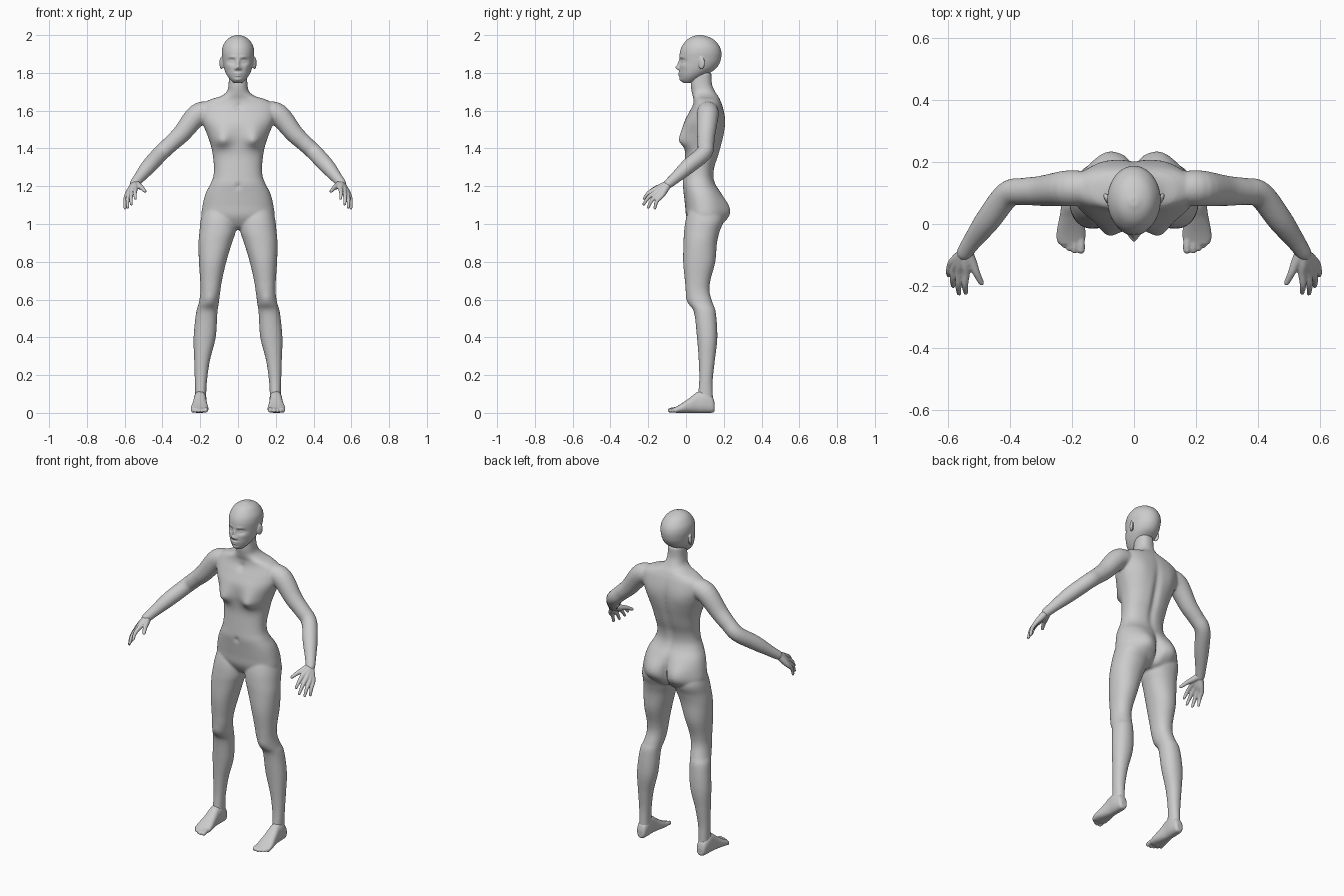
import bpy, bmesh, math
from mathutils import Vector, Matrix


def spline(rows, steps):
    """Catmull-Rom resampling of rows of numbers."""
    out = []
    for i in range(len(rows) - 1):
        p = [rows[max(0, min(len(rows) - 1, i + k))] for k in (-1, 0, 1, 2)]
        for s in range(steps):
            t = s / steps
            out.append([0.5 * (2 * b + (c - a) * t + (2 * a - 5 * b + 4 * c - d) * t * t
                               + (3 * b - a - 3 * c + d) * t ** 3) for a, b, c, d in zip(*p)])
    out.append(list(rows[-1]))
    return out


def skin(bm, rings):
    """Closed tube through rings of points."""
    vs = [[bm.verts.new(p) for p in r] for r in rings]
    n = len(vs[0])
    for a, b in zip(vs, vs[1:]):
        for i in range(n):
            bm.faces.new((a[i], a[(i + 1) % n], b[(i + 1) % n], b[i]))
    bm.faces.new(vs[0][::-1])
    bm.faces.new(vs[-1])


def loft(bm, rows, sides=48, steps=6, power=2.0, bumps=(), along_y=False):
    """rows: (station, u min, u max, v min, v max); bumps: (side, x, z, size x, size z, push)."""
    rings = []
    for t, u0, u1, v0, v1 in spline(rows, steps):
        ring = []
        for k in range(sides):
            a = math.tau * k / sides
            c, s = math.cos(a), math.sin(a)
            u = (u0 + u1) / 2 + (u1 - u0) / 2 * math.copysign(abs(c) ** (2 / power), c)
            v = (v0 + v1) / 2 + (v1 - v0) / 2 * math.copysign(abs(s) ** (2 / power), s)
            for side, bx, bz, sx, sz, push in bumps:
                if side * s > 0:
                    v += push * min(1, 2 * abs(s)) * math.exp(-((abs(u) - bx) / sx) ** 2 - ((t - bz) / sz) ** 2)
            ring.append((u, t, v) if along_y else (u, v, t))
        rings.append(ring)
    skin(bm, rings)


def tube(bm, pts, sides=16, steps=5):
    """Round-ended limb through (x, y, z, radius)."""
    rows = spline(pts, steps)
    path = [(Vector(r[:3]), r[3]) for r in rows]
    (p0, r0), (p1, r1) = path[0], path[-1]
    d0, d1 = (p0 - path[1][0]).normalized(), (p1 - path[-2][0]).normalized()
    caps = (0.5, 0.87), (0.87, 0.5), (0.99, 0.12)
    path = ([(p0 + d0 * r0 * h, r0 * w) for h, w in reversed(caps)] + path
            + [(p1 + d1 * r1 * h, r1 * w) for h, w in caps])
    rings = []
    for i, (p, r) in enumerate(path):
        d = (path[min(i + 1, len(path) - 1)][0] - path[max(i - 1, 0)][0]).normalized()
        a = d.cross(Vector((0.3, 0.5, 0.8))).normalized()
        b = d.cross(a)
        rings.append([p + r * (a * math.cos(math.tau * k / sides) + b * math.sin(math.tau * k / sides))
                      for k in range(sides)])
    skin(bm, rings)


def ball(bm, loc, size, turn=0):
    m = Matrix.Translation(loc) @ Matrix.Rotation(turn, 4, 'Z') @ Matrix.Diagonal((*size, 1))
    bmesh.ops.create_uvsphere(bm, u_segments=24, v_segments=16, radius=1, matrix=m)


def mirror(bm):
    geo = bmesh.ops.duplicate(bm, geom=bm.verts[:] + bm.edges[:] + bm.faces[:])["geom"]
    for v in geo:
        if isinstance(v, bmesh.types.BMVert):
            v.co.x = -v.co.x


def fuse(bm, name, voxel, smooth):
    """Blend overlapping volumes into one smooth skin."""
    bmesh.ops.recalc_face_normals(bm, faces=bm.faces[:])
    me = bpy.data.meshes.new(name)
    bm.to_mesh(me)
    bm.free()
    ob = bpy.data.objects.new(name, me)
    bpy.context.collection.objects.link(ob)
    r = ob.modifiers.new("blend", 'REMESH')
    r.mode, r.voxel_size, r.use_smooth_shade = 'VOXEL', voxel, True
    s = ob.modifiers.new("soften", 'SMOOTH')
    s.factor, s.iterations = 0.5, smooth


# Legs and arms, then mirrored
bm = bmesh.new()
loft(bm, [(.03, .167, .226, .06, .145), (.11, .168, .227, .065, .142), (.18, .163, .229, .07, .142),
          (.28, .148, .232, .067, .153), (.40, .118, .235, .058, .166), (.53, .109, .222, .043, .158),
          (.58, .102, .208, .016, .142), (.64, .094, .199, 0, .125), (.70, .085, .2, -.006, .129),
          (.80, .062, .207, -.015, .155), (.90, .032, .209, -.013, .164), (.96, .012, .204, -.01, .178),
          (1.03, .005, .196, 0, .2), (1.12, .02, .17, .03, .17)], power=2.15,
     bumps=[(-1, .15, .60, .028, .03, -.008)])
tube(bm, [(.15, .115, 1.595, .055), (.215, .115, 1.578, .058), (.297, .107, 1.48, .049), (.355, .105, 1.425, .044),
          (.408, .095, 1.375, .043), (.47, .015, 1.308, .041), (.52, -.052, 1.248, .031), (.548, -.093, 1.213, .026)],
     sides=32)
mirror(bm)
# Torso and neck
torso = [(.97, .10, .06, .14), (.99, .165, .03, .175), (1.04, .192, .002, .204), (1.10, .187, -.005, .2),
         (1.16, .172, -.012, .183), (1.21, .147, -.018, .157), (1.25, .131, -.015, .147), (1.30, .127, -.01, .152),
         (1.36, .133, -.005, .172), (1.41, .142, -.008, .186), (1.47, .162, -.015, .2), (1.53, .186, -.012, .207),
         (1.58, .2, .01, .204), (1.63, .192, .035, .192), (1.66, .145, .04, .18), (1.675, .095, .036, .172),
         (1.70, .06, .03, .155), (1.74, .05, .025, .138), (1.80, .048, .03, .135)]
loft(bm, [(z, -w, w, f, b) for z, w, f, b in torso], sides=96, steps=8, power=2.3, bumps=[
    (-1, .085, 1.46, .05, .055, -.025), (-1, .085, 1.435, .038, .028, -.016),   # breasts
    (-1, 0, 1.20, .012, .014, .01), (-1, 0, 1.62, .018, .02, .01),              # navel, throat
    (1, .085, 1.075, .065, .075, .036), (1, 0, 1.05, .016, .075, -.03),         # buttocks
    (1, 0, 1.40, .02, .17, -.014), (1, .10, 1.53, .05, .07, .006)])             # spine, shoulder blades
fuse(bm, "body", .006, 8)

# Head with sculpted face and ears
bm = bmesh.new()
for sx in (1, -1):
    ball(bm, (sx * .087, .082, 1.852), (.009, .019, .033), sx * -.45)
skull = [(1.747, .022, -.015, .035), (1.765, .042, -.028, .07), (1.79, .06, -.034, .11), (1.82, .073, -.036, .155),
         (1.85, .08, -.034, .177), (1.88, .084, -.034, .186), (1.91, .086, -.032, .187), (1.94, .081, -.022, .178),
         (1.97, .064, 0, .155), (1.988, .043, .025, .125), (2.0, .012, .058, .085)]
loft(bm, [(z, -w, w, f, b) for z, w, f, b in skull], sides=160, steps=10, bumps=[
    (-1, .033, 1.862, .02, .013, .013), (-1, .033, 1.861, .013, .006, -.008),   # eye sockets, eyes
    (-1, .03, 1.884, .02, .007, -.004), (-1, .05, 1.838, .016, .016, -.004),    # brows, cheeks
    (-1, 0, 1.828, .012, .011, -.02), (-1, 0, 1.85, .009, .018, -.011),         # nose
    (-1, .013, 1.822, .006, .006, -.008),                                       # nostrils
    (-1, 0, 1.797, .02, .0045, -.008), (-1, 0, 1.785, .017, .0045, -.008),      # lips
    (-1, 0, 1.764, .02, .01, -.007)])                                           # chin
fuse(bm, "head", .0035, 2)

# Hands: one tube per finger, running from wrist to knuckle to tip
bm = bmesh.new()
wrist = Vector((.548, -.093, 1.213))
for knuckle, tip in [((.543, -.158, 1.186), (.543, -.222, 1.135)), ((.563, -.156, 1.170), (.565, -.224, 1.105)),
                     ((.579, -.145, 1.156), (.584, -.200, 1.088)), ((.590, -.130, 1.148), (.598, -.165, 1.084))]:
    k, t = Vector(knuckle), Vector(tip)
    bend = k.lerp(t, .5) + Vector((.003, -.007, .005))
    start = wrist.lerp(k, .12)
    tube(bm, [(*start, .019), (*start.lerp(k, .55), .018), (*k, .0135), (*bend, .0105), (*t, .0075)])
tube(bm, [(.54, -.09, 1.212, .02), (.522, -.128, 1.2, .016), (.508, -.16, 1.19, .012), (.493, -.19, 1.174, .009)])
mirror(bm)
fuse(bm, "hands", .0035, 3)

# Feet with toes
bm = bmesh.new()
sole = [(.152, .016, .01, .05), (.14, .028, .001, .085), (.10, .034, 0, .115), (.06, .034, 0, .11),
        (.02, .039, 0, .08), (-.02, .046, 0, .052), (-.05, .046, 0, .034), (-.066, .036, .005, .026)]
loft(bm, [(y, .199 - w + (.14 - y) * .025, .199 + w + (.14 - y) * .025, lo, hi) for y, w, lo, hi in sole],
     power=2.4, along_y=True)
for x, y, r in [(.171, -.084, .0125), (.192, -.086, .010), (.209, -.079, .0095), (.225, -.069, .009),
                (.239, -.056, .009)]:
    tube(bm, [(.2 + (x - .2) * .85, -.025, .02, r * 1.2), (x, y + .02, .018, r), (x, y, r + .001, r)])
mirror(bm)
fuse(bm, "feet", .004, 3)
